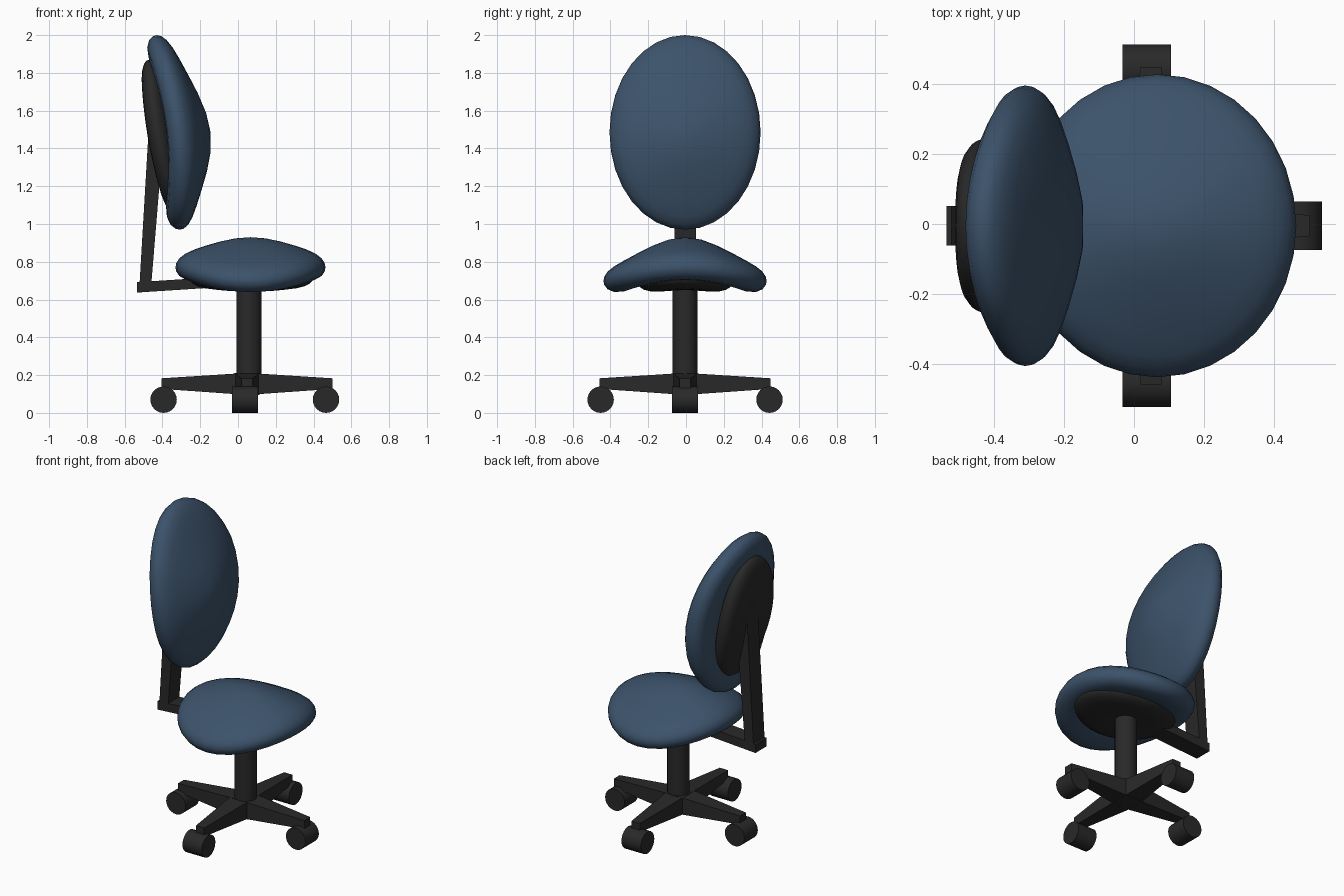
import bpy, bmesh, math
from mathutils import Vector, Matrix

if "Cube" in bpy.data.objects:
    bpy.data.objects.remove(bpy.data.objects["Cube"])


def material(name, rgb):
    m = bpy.data.materials.new(name)
    m.diffuse_color = (*rgb, 1)
    m.use_nodes = True
    m.node_tree.nodes["Principled BSDF"].inputs["Base Color"].default_value = m.diffuse_color
    return m


BLUE = material("blue_fabric", (0.045, 0.085, 0.145))
BLACK = material("black_plastic", (0.022, 0.022, 0.022))


def finish(name, bm, mat, angle=35):
    bmesh.ops.recalc_face_normals(bm, faces=bm.faces)
    me = bpy.data.meshes.new(name)
    bm.to_mesh(me)
    bm.free()
    ob = bpy.data.objects.new(name, me)
    bpy.context.collection.objects.link(ob)
    me.materials.append(mat)
    bpy.ops.object.select_all(action='DESELECT')
    bpy.context.view_layer.objects.active = ob
    ob.select_set(True)
    bpy.ops.object.shade_smooth_by_angle(angle=math.radians(angle))
    return ob


def pad(name, mat, axes, centre, radii, half, power=6, drop=(0, 0), tilt=0, seg=32):
    """Rounded elliptical pad in local u, v, n axes, domed towards n and tilted along v."""
    bm = bmesh.new()
    u, v, n = (Vector(a) for a in axes)

    def point(r, a, side):
        bend = math.sin(1.5 * r) ** 2 * (drop[0] * math.cos(a) ** 2 + drop[1] * math.sin(a) ** 2)
        h = side * half * math.sqrt(max(0, 1 - r ** power)) - bend + tilt * r * math.sin(a)
        return bm.verts.new(Vector(centre) + u * radii[0] * r * math.cos(a)
                            + v * radii[1] * r * math.sin(a) + n * h)

    steps = [.2, .4, .6, .75, .87, .95, .99]
    path = [(r, 1) for r in steps] + [(1, 0)] + [(r, -1) for r in reversed(steps)]
    rings = [[point(r, 2 * math.pi * i / seg, s) for i in range(seg)] for r, s in path]
    for a, b in zip(rings, rings[1:]):
        for i in range(seg):
            j = (i + 1) % seg
            bm.faces.new((a[i], b[i], b[j], a[j]))
    for ring, s in ((rings[0], 1), (rings[-1], -1)):
        c = point(0, 0, s)
        for i in range(seg):
            bm.faces.new((c, ring[i], ring[(i + 1) % seg]))
    return finish(name, bm, mat, 80)


def loft(name, a, b):
    """Straight bar between two four-point ends."""
    bm = bmesh.new()
    va, vb = ([bm.verts.new(p) for p in q] for q in (a, b))
    bm.faces.new(va)
    bm.faces.new(vb)
    for i in range(4):
        j = (i + 1) % 4
        bm.faces.new((va[i], va[j], vb[j], vb[i]))
    return finish(name, bm, BLACK)


def cylinder(name, centre, radius, depth, seg, rot=None):
    bm = bmesh.new()
    bmesh.ops.create_cone(bm, cap_ends=True, segments=seg, radius1=radius, radius2=radius,
                          depth=depth, matrix=Matrix.Translation(centre) @ (rot or Matrix()))
    return finish(name, bm, BLACK)


X, Y, Z = (1, 0, 0), (0, 1, 0), (0, 0, 1)
CY = -0.005

# Seat and backrest cushions with their backing shells
pad("seat", BLUE, (X, Y, Z), (.066, CY, .84), (.397, .432), .09, drop=(.07, .142))
pad("seat_shell", BLACK, (X, Y, Z), (.066, CY, .71), (.33, .25), .06, power=4, drop=(0, .02))
pad("backrest", BLUE, (Y, Z, X), (-.235, CY, 1.485), (.40, .515), .09, drop=(.075, .135), tilt=-.06)
pad("backrest_shell", BLACK, (Y, Z, X), (-.40, CY, 1.46), (.25, .41), .07, power=4, drop=(.02, 0), tilt=-.07)

# L-shaped bracket joining seat and backrest
w = .057


def side(pts, y):
    return [(x, CY + y, z) for x, z in pts]


bar = [(-.535, .637), (.05, .675), (.05, .73), (-.535, .692)]
post = [(-.522, .67), (-.46, .67), (-.39, 1.52), (-.472, 1.52)]
loft("bracket_bar", side(bar, -w), side(bar, w))
loft("bracket_post", side(post, -w), side(post, w))

# Column
cylinder("column", (.058, CY, .425), .066, .55, 24)

# Four tapered base legs, each with a wheel
hub = Vector((.048, CY, 0))
for k in range(4):
    turn = Matrix.Translation(hub) @ Matrix.Rotation(k * math.pi / 2, 4, 'Z')

    def end(x, hw, z0, z1):
        return [turn @ Vector(p) for p in ((x, -hw, z0), (x, hw, z0), (x, hw, z1), (x, -hw, z1))]

    loft(f"leg_{k + 1}", end(0, .066, .095, .212), end(.453, .03, .127, .183))
    reach = .43 if k % 2 == 0 else .447
    axle = Matrix.Rotation(k * math.pi / 2, 4, 'Z') @ Matrix.Rotation(math.pi / 2, 4, 'X')
    cylinder(f"wheel_{k + 1}", turn @ Vector((reach, 0, .07)) - Vector((.012, 0, 0)), .07, .138, 24, axle)
